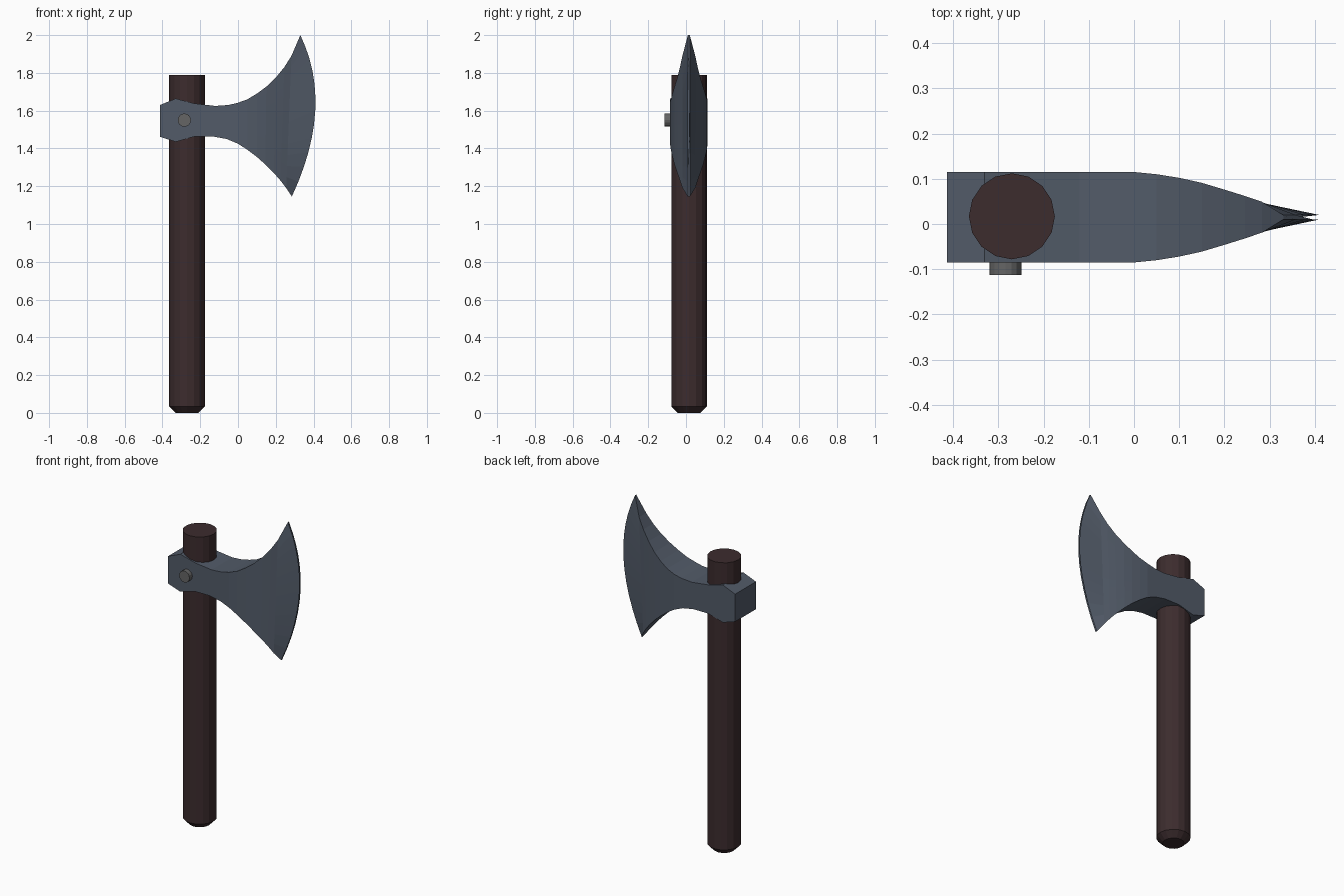
import bpy, bmesh, math
from mathutils import Vector

if "Cube" in bpy.data.objects:
    bpy.data.objects.remove(bpy.data.objects["Cube"])

CY = 0.015  # centre plane of the axe


def material(name, rgb):
    m = bpy.data.materials.new(name)
    m.diffuse_color = (*rgb, 1)
    m.use_nodes = True
    m.node_tree.nodes["Principled BSDF"].inputs["Base Color"].default_value = m.diffuse_color
    return m


def finish(name, bm, mat):
    bmesh.ops.recalc_face_normals(bm, faces=bm.faces)
    me = bpy.data.meshes.new(name)
    bm.to_mesh(me)
    bm.free()
    ob = bpy.data.objects.new(name, me)
    ob.data.materials.append(mat)
    bpy.context.collection.objects.link(ob)
    return ob


def loft(rings):
    """Closed solid through a list of equal-length rings of points."""
    bm = bmesh.new()
    vs = [[bm.verts.new(p) for p in r] for r in rings]
    n = len(rings[0])
    for a, b in zip(vs, vs[1:]):
        for i in range(n):
            j = (i + 1) % n
            bm.faces.new((a[i], a[j], b[j], b[i]))
    bm.faces.new(vs[0][::-1])
    bm.faces.new(vs[-1])
    return bm


def circle(n, r, place):
    return [place(r * math.cos(2 * math.pi * i / n), r * math.sin(2 * math.pi * i / n))
            for i in range(n)]


wood = material("dark_wood", (0.045, 0.025, 0.027))
steel = material("blue_steel", (0.085, 0.105, 0.14))
iron = material("rivet_iron", (0.13, 0.13, 0.13))

# Handle: round shaft with a chamfered foot
finish("handle", loft([circle(16, r, lambda a, b, z=z: (-0.27 + a, 0.017 + b, z))
                       for r, z in ((0.06, 0), (0.095, 0.035), (0.095, 1.79))]), wood)

# Axe head: columns of (top x, top z, bottom x, bottom z, half thickness)
columns = [
    (-0.413, 1.63, -0.413, 1.462, 0.1), (-0.33, 1.664, -0.33, 1.435, 0.1),
    (-0.23, 1.638, -0.23, 1.463, 0.1), (-0.12, 1.625, -0.13, 1.463, 0.1),
    (-0.05, 1.63, -0.06, 1.45, 0.1), (0.0, 1.642, 0.0, 1.425, 0.1),
    (0.05, 1.66, 0.05, 1.393, 0.095), (0.1, 1.69, 0.1, 1.355, 0.087),
    (0.15, 1.727, 0.145, 1.315, 0.076), (0.2, 1.775, 0.19, 1.27, 0.061),
    (0.245, 1.83, 0.225, 1.23, 0.047), (0.283, 1.89, 0.255, 1.19, 0.034),
]
ROWS = 12


def ring(points, half):
    front = [(x, CY - half, z) for x, z in points]
    back = [(x, CY + half, z) for x, z in reversed(points)]
    return front + back


rings = []
for tx, tz, bx, bz, half in columns:
    pts = [(tx + (bx - tx) * i / ROWS, tz + (bz - tz) * i / ROWS) for i in range(ROWS + 1)]
    rings.append(ring(pts, half))

# Cutting edge: curved arc through the two horns and the belly
top, bottom, belly = Vector((0.33, 2.0)), Vector((0.285, 1.145)), Vector((0.409, 1.6))
ctrl = 2 * belly - (top + bottom) / 2
arc = [(1 - t) ** 2 * top + 2 * t * (1 - t) * ctrl + t * t * bottom
       for t in (i / ROWS for i in range(ROWS + 1))]
rings.append(ring([tuple(p) for p in arc], 0.005))
finish("axe_head", loft(rings), steel)

# Rivet on the front cheek
finish("rivet", loft([circle(16, 0.035, lambda a, b, y=y: (-0.284 + a, y, 1.55 + b))
                      for y in (-0.113, -0.07)]), iron)
